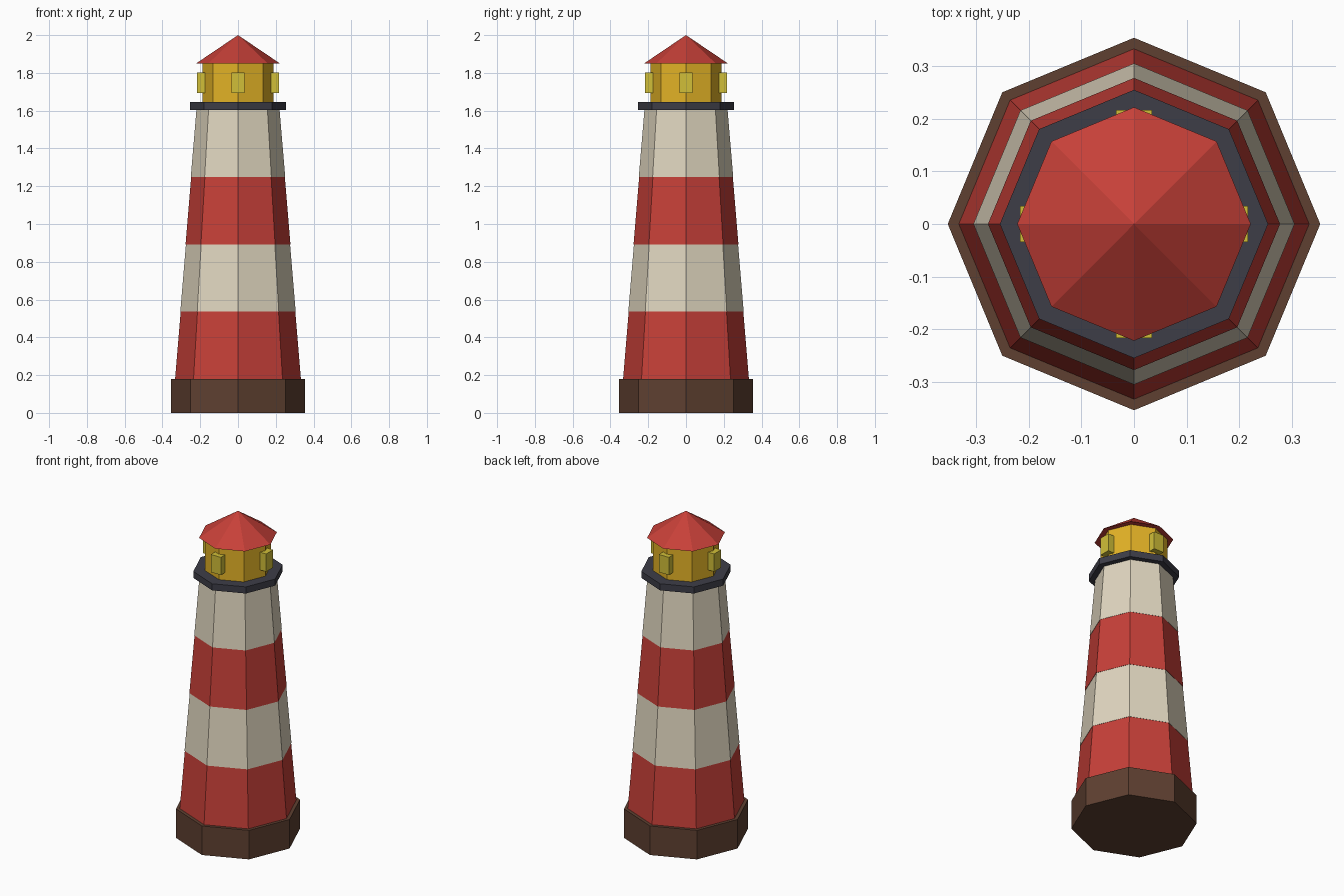
import bpy
from math import cos, sin, pi

if "Cube" in bpy.data.objects:
    bpy.data.objects.remove(bpy.data.objects["Cube"], do_unlink=True)


def material(name, rgb):
    """Flat colour, given in sRGB and stored as linear."""
    linear = [((c + 0.055) / 1.055) ** 2.4 for c in rgb]
    mat = bpy.data.materials.new(name)
    mat.use_nodes = True
    mat.diffuse_color = (*linear, 1)
    mat.node_tree.nodes["Principled BSDF"].inputs["Base Color"].default_value = (*linear, 1)
    return mat


red = material("red paint", (0.78, 0.25, 0.22))
cream = material("cream paint", (0.88, 0.84, 0.75))
brown = material("brown stone", (0.37, 0.25, 0.19))
slate = material("dark slate", (0.24, 0.24, 0.28))
amber = material("amber lamp", (0.89, 0.70, 0.15))
yellow = material("window yellow", (0.82, 0.75, 0.22))


def finish(name, mat):
    obj = bpy.context.object
    obj.name = obj.data.name = name
    obj.data.materials.append(mat)
    return obj


def octagon(name, mat, z0, z1, r0, r1):
    """Eight-sided tapered drum with corners on the x and y axes."""
    bpy.ops.mesh.primitive_cone_add(vertices=8, radius1=r0, radius2=r1,
                                    depth=z1 - z0, location=(0, 0, (z0 + z1) / 2))
    return finish(name, mat)


# Stone footing
octagon("base", brown, 0, 0.18, 0.354, 0.354)

# Tapering tower in alternating bands, each a hair wider than the one below ends
band_height, taper = 0.356, 0.0277
for i in range(4):
    z, r = 0.18 + i * band_height, 0.333 - i * taper
    octagon(f"tower_band_{i + 1}", (red, cream)[i % 2],
            z, z + band_height, r, r - taper - 0.002)

# Gallery, lamp room and pointed roof
octagon("gallery", slate, 1.604, 1.645, 0.255, 0.255)
octagon("lamp_room", amber, 1.645, 1.85, 0.188, 0.188)
octagon("roof", red, 1.85, 2.0, 0.222, 0)

# Window blocks on the four axis corners of the lamp room
for i, side in enumerate(("left", "back", "right", "front")):
    a = i * pi / 2
    bpy.ops.mesh.primitive_cube_add(size=1, location=(0.195 * cos(a), 0.195 * sin(a), 1.748),
                                    rotation=(0, 0, a))
    window = finish(f"{side}_window", yellow)
    window.scale = (0.044, 0.068, 0.11)
